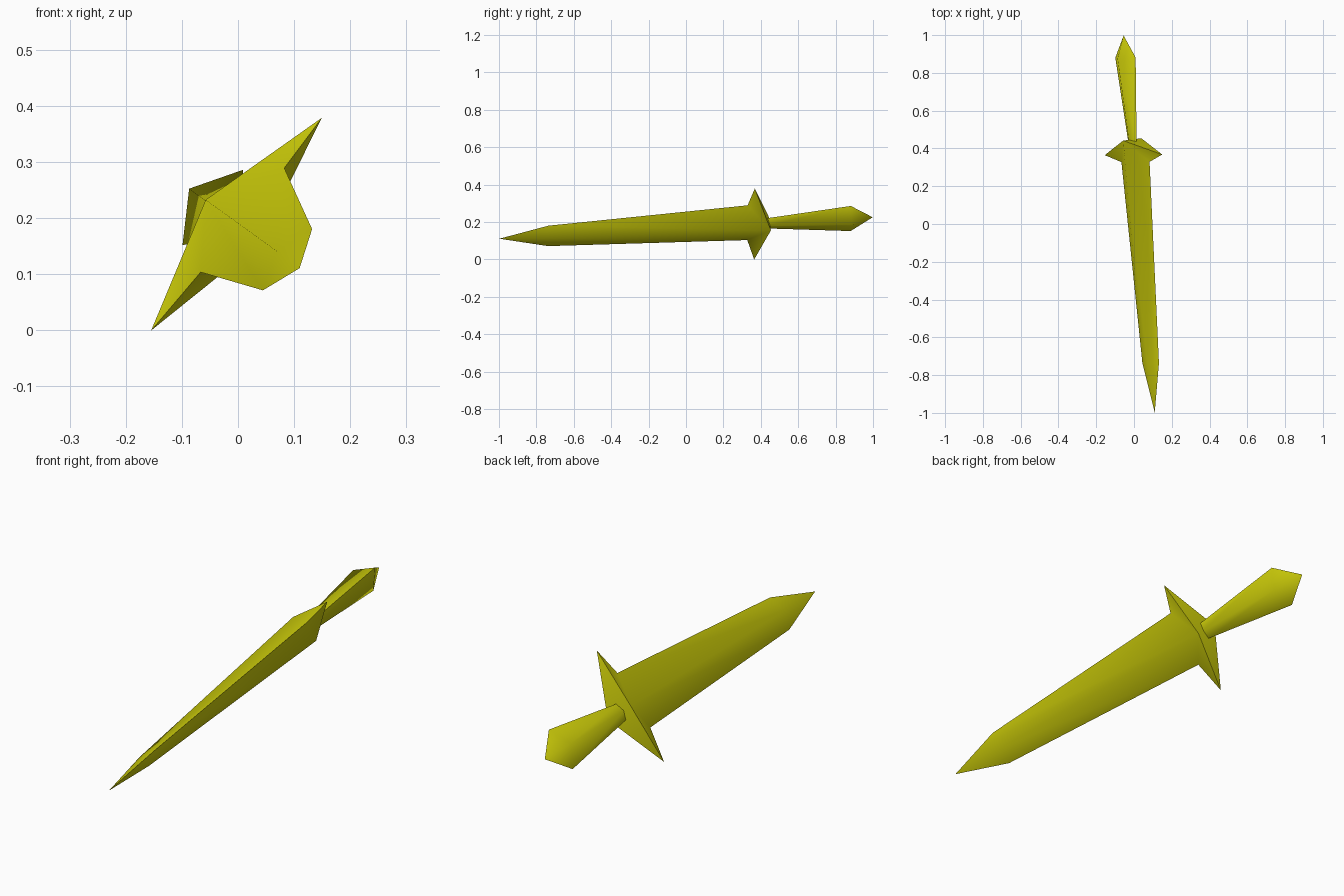
import bpy, bmesh, math
from mathutils import Vector, Matrix

if "Cube" in bpy.data.objects:
    bpy.data.objects.remove(bpy.data.objects["Cube"])

# Tilted frame: X = across the blade, Y = along the dagger, Z = thickness
along = Vector((-0.0825, 1.0, 0.0575)).normalized()
across = Vector((0.626, 0.007, 0.78))
across = (across - along * across.dot(along)).normalized()
thick = across.cross(along)
frame = Matrix((across, along, thick)).transposed().to_4x4()
frame.translation = (0.0275, 0, 0.1682)

yellow = bpy.data.materials.new("yellow")
yellow.diffuse_color = (0.64, 0.64, 0.003, 1)
yellow.use_nodes = True
yellow.node_tree.nodes["Principled BSDF"].inputs["Base Color"].default_value = yellow.diffuse_color


def make_object(name, bm):
    bmesh.ops.recalc_face_normals(bm, faces=bm.faces[:])
    bm.transform(frame)
    mesh = bpy.data.meshes.new(name)
    bm.to_mesh(mesh)
    bm.free()
    mesh.materials.append(yellow)
    obj = bpy.data.objects.new(name, mesh)
    bpy.context.collection.objects.link(obj)
    bpy.ops.object.select_all(action='DESELECT')
    obj.select_set(True)
    bpy.context.view_layer.objects.active = obj
    bpy.ops.object.shade_smooth_by_angle(angle=math.radians(80))
    return obj


def diamond(bm, y_edge, y_ridge, right, left, half_thick):
    """Four-point section: right edge, upper ridge, left edge, lower ridge."""
    return [bm.verts.new(p) for p in ((right, y_edge, 0), (0, y_ridge, half_thick),
                                      (-left, y_edge, 0), (0, y_ridge, -half_thick))]


def bridge(bm, a, b):
    for i in range(4):
        j = (i + 1) % 4
        bm.faces.new((a[i], a[j], b[j], b[i]))


def point(bm, ring, y):
    tip = bm.verts.new((0, y, 0))
    for i in range(4):
        bm.faces.new((ring[i], ring[(i + 1) % 4], tip))


# Blade with its pointed guard
bm = bmesh.new()
base = diamond(bm, 0.33, 0.45, 0.131, 0.107, 0.062)
shoulder = diamond(bm, -0.74, -0.74, 0.07, 0.07, 0.024)
bridge(bm, base, shoulder)
point(bm, shoulder, -1.003)
top, bottom = base[1], base[3]
for edge, x in ((base[0], 0.243), (base[2], -0.243)):
    tip = bm.verts.new((x, 0.368, 0))
    bm.faces.new((edge, tip, top))
    bm.faces.new((edge, bottom, tip))
    bm.faces.new((tip, bottom, top))
make_object("blade_and_guard", bm)

# Handle flaring to a pointed pommel
bm = bmesh.new()
grip = diamond(bm, 0.435, 0.435, 0.035, 0.035, 0.022)
pommel = diamond(bm, 0.885, 0.885, 0.086, 0.086, 0.054)
bm.faces.new(grip)
bridge(bm, grip, pommel)
point(bm, pommel, 1.003)
make_object("handle", bm)
